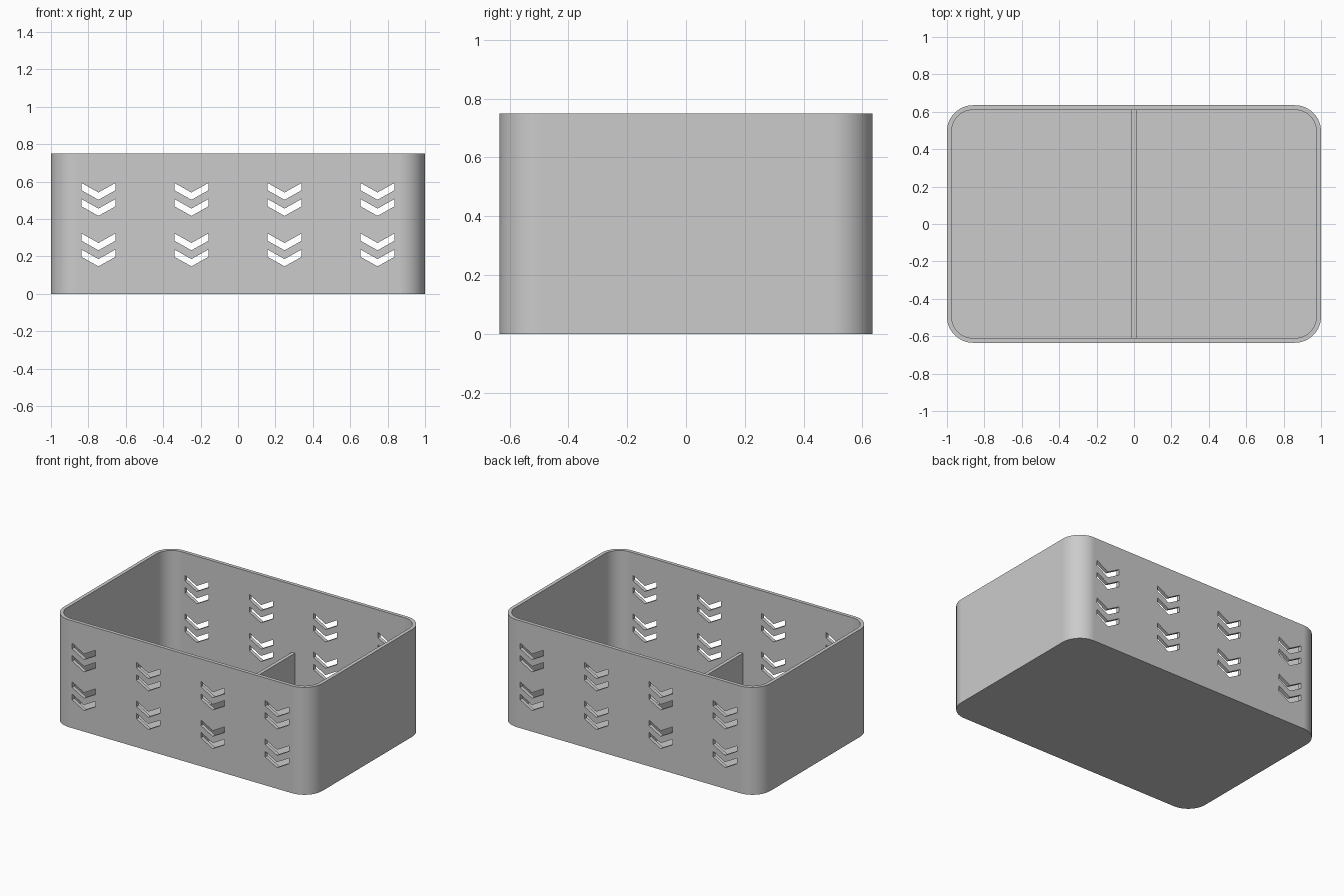
import bpy, bmesh
from math import sin, cos, pi, radians

# Overall sizes
HX, HY, HEIGHT = 1.0, 0.635, 0.75
WALL, RADIUS, SEGMENTS = 0.025, 0.14, 16
DIVIDER_TOP = 0.275

cube = bpy.data.objects.get("Cube")
if cube:
    bpy.data.objects.remove(cube, do_unlink=True)

grey = bpy.data.materials.new("plain grey plastic")
grey.use_nodes = True
colour = (0.6, 0.6, 0.6, 1)
grey.diffuse_color = colour
grey.node_tree.nodes["Principled BSDF"].inputs["Base Color"].default_value = colour


def make_object(name, bm):
    bmesh.ops.recalc_face_normals(bm, faces=bm.faces[:])
    mesh = bpy.data.meshes.new(name)
    bm.to_mesh(mesh)
    bm.free()
    obj = bpy.data.objects.new(name, mesh)
    bpy.context.collection.objects.link(obj)
    mesh.materials.append(grey)
    return obj


def rounded_ring(bm, inset, z):
    """Vertices of a rounded rectangle, inset from the outer wall."""
    r = RADIUS - inset
    ring = []
    for corner, (sx, sy) in enumerate([(1, 1), (-1, 1), (-1, -1), (1, -1)]):
        for i in range(SEGMENTS + 1):
            a = (corner + i / SEGMENTS) * pi / 2
            ring.append(bm.verts.new((sx * (HX - RADIUS) + r * cos(a),
                                      sy * (HY - RADIUS) + r * sin(a), z)))
    return ring


def bridge(bm, lower, upper):
    n = len(lower)
    for i in range(n):
        j = (i + 1) % n
        bm.faces.new((lower[i], lower[j], upper[j], upper[i]))


# Box shell: outer wall, rim, inner wall, floor
bm = bmesh.new()
rings = [rounded_ring(bm, inset, z) for inset, z in
         [(0, 0), (0, HEIGHT), (WALL, HEIGHT), (WALL, WALL)]]
for lower, upper in zip(rings, rings[1:]):
    bridge(bm, lower, upper)
bm.faces.new(rings[0])
bm.faces.new(rings[-1])
box = make_object("box_shell", bm)

# Chevron slots cut through the front and back walls
HALF, DROP, THICK = 0.091, 0.051, 0.039
bm = bmesh.new()
for x in (-0.746, -0.249, 0.249, 0.746):
    for top in (0.593, 0.507, 0.323, 0.237):
        outline = [(-HALF, 0), (0, -DROP), (HALF, 0),
                   (HALF, -THICK), (0, -DROP - THICK), (-HALF, -THICK)]
        ends = [[bm.verts.new((x + u, y, top + v)) for u, v in outline]
                for y in (-1, 1)]
        bridge(bm, *ends)
        for end in ends:
            bm.faces.new(end)
cutter = make_object("chevron_cutter", bm)
cutter.hide_render = True

bpy.context.view_layer.objects.active = box
cut = box.modifiers.new("chevron slots", 'BOOLEAN')
cut.operation, cut.solver, cut.object = 'DIFFERENCE', 'EXACT', cutter
bpy.ops.object.modifier_apply(modifier=cut.name)
bpy.data.objects.remove(cutter, do_unlink=True)

# Smooth corners, crisp rims and slots
bpy.ops.object.select_all(action='DESELECT')
box.select_set(True)
bpy.ops.object.shade_smooth_by_angle(angle=radians(30))
weighted = box.modifiers.new("flat walls", 'WEIGHTED_NORMAL')
weighted.keep_sharp = True

# Low divider across the middle
bm = bmesh.new()
bmesh.ops.create_cube(bm, size=1)
bmesh.ops.scale(bm, verts=bm.verts[:], vec=(WALL, 2 * (HY - WALL), DIVIDER_TOP - WALL))
bmesh.ops.translate(bm, verts=bm.verts[:], vec=(0, 0, (DIVIDER_TOP + WALL) / 2))
make_object("middle_divider", bm)
